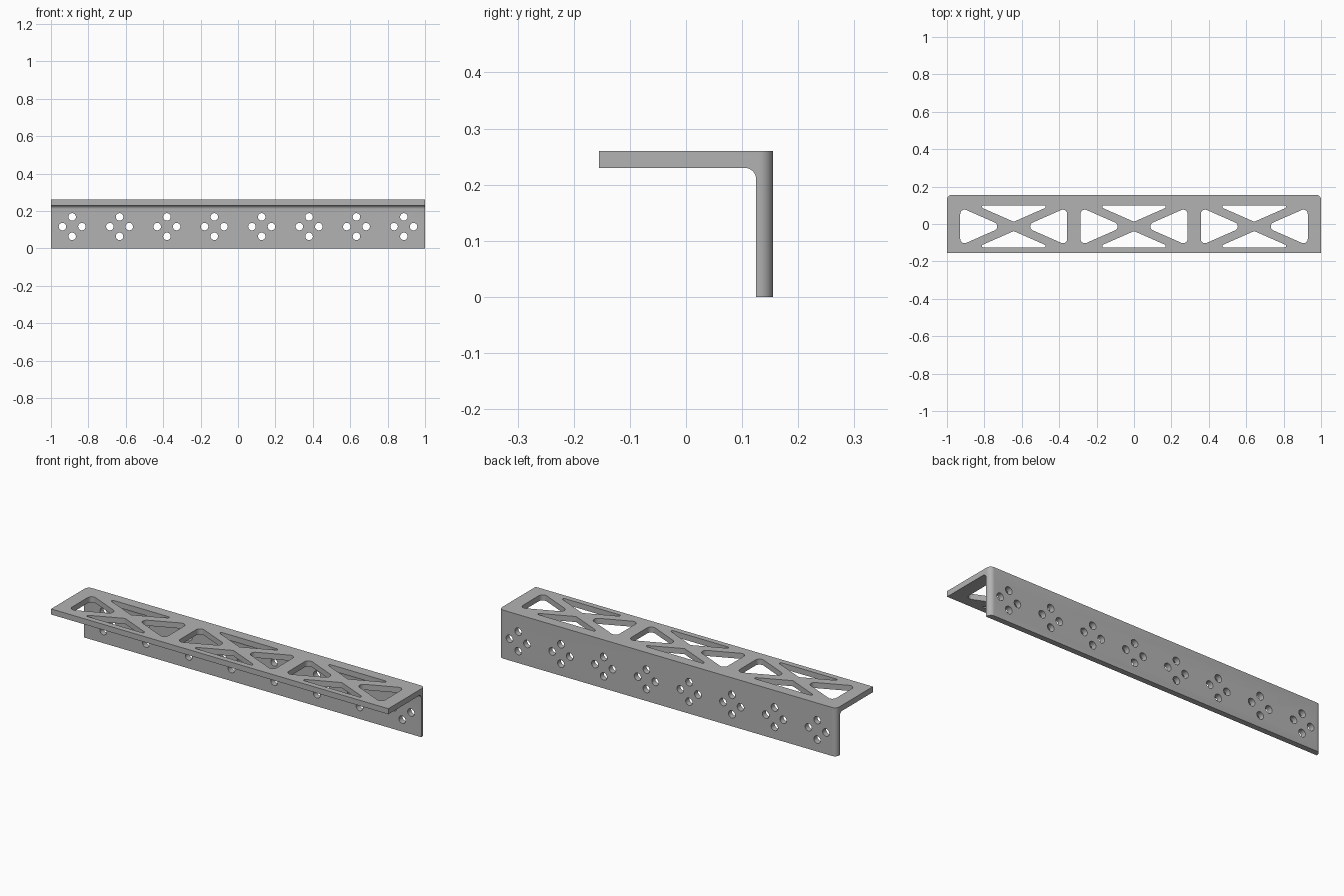
import bpy, bmesh, math
from mathutils import Vector, Matrix

if "Cube" in bpy.data.objects:
    bpy.data.objects.remove(bpy.data.objects["Cube"], do_unlink=True)

HALF, DEPTH, HEIGHT, WALL = 1.0, 0.155, 0.26, 0.03
FILLET, CORNER = 0.02, 0.025

metal = bpy.data.materials.new("grey_metal")
metal.use_nodes = True
grey = (0.45, 0.45, 0.45, 1)
metal.diffuse_color = grey
metal.node_tree.nodes["Principled BSDF"].inputs["Base Color"].default_value = grey


def make_object(name, bm):
    bmesh.ops.recalc_face_normals(bm, faces=bm.faces)
    mesh = bpy.data.meshes.new(name)
    bm.to_mesh(mesh)
    bm.free()
    mesh.materials.append(metal)
    obj = bpy.data.objects.new(name, mesh)
    bpy.context.collection.objects.link(obj)
    return obj


def prism(bm, points, offset):
    """Extrude a closed loop of 3D points along an offset."""
    face = bm.faces.new([bm.verts.new(p) for p in points])
    result = bmesh.ops.extrude_face_region(bm, geom=[face], use_keep_orig=True)
    verts = [g for g in result["geom"] if isinstance(g, bmesh.types.BMVert)]
    bmesh.ops.translate(bm, verts=verts, vec=offset)


def rounded(corners, radius, steps=8):
    """Round every corner of a convex 2D polygon with tangent arcs."""
    out = []
    for i, corner in enumerate(corners):
        p = Vector(corner)
        a = (Vector(corners[i - 1]) - p).normalized()
        b = (Vector(corners[(i + 1) % len(corners)]) - p).normalized()
        half = a.angle(b) / 2
        centre = p + (a + b).normalized() * radius / math.sin(half)
        start = p + a * radius / math.tan(half) - centre
        end = p + b * radius / math.tan(half) - centre
        sweep = math.pi - 2 * half
        for k in range(steps + 1):
            t = k / steps
            out.append(centre + (start * math.sin((1 - t) * sweep)
                                 + end * math.sin(t * sweep)) / math.sin(sweep))
    return out


# Angle section with a filleted inside corner
inner_y, inner_z = DEPTH - WALL, HEIGHT - WALL
section = [(-DEPTH, HEIGHT), (DEPTH, HEIGHT), (DEPTH, 0), (inner_y, 0)]
for k in range(9):
    a = math.pi / 2 * k / 8
    section.append((inner_y - FILLET + FILLET * math.cos(a),
                    inner_z - FILLET + FILLET * math.sin(a)))
section.append((-DEPTH, inner_z))
bm = bmesh.new()
prism(bm, [(-HALF, y, z) for y, z in section], (2 * HALF, 0, 0))

# Rounded upright edges at the two back corners
back_edges = [e for e in bm.edges
              if all(v.co.y > DEPTH - 0.001 for v in e.verts)
              and abs(e.verts[0].co.z - e.verts[1].co.z) > 0.1]
bmesh.ops.bevel(bm, geom=back_edges, offset=CORNER, segments=8,
                profile=0.5, affect='EDGES')
bracket = make_object("angle_bracket", bm)

# Truss openings in the top flange: four rounded triangles per bay
SLOPE, MID_Y = 0.44, -0.013
side = rounded([(0.054, 0), (0.286, 0.102), (0.286, -0.102)], 0.023)
chord = rounded([(0, 0.025), (0.198, 0.112), (-0.198, 0.112)], 0.0075)
bm = bmesh.new()
for bay in (-0.643, 0, 0.643):
    for sign in (-1, 1):
        for loop in ([(sign * p.x, p.y) for p in side],
                     [(p.x, sign * p.y) for p in chord]):
            prism(bm, [(bay + x, MID_Y + y, inner_z - 0.05) for x, y in loop],
                  (0, 0, 0.15))
truss_cutter = make_object("truss_cutter", bm)

# Clusters of four round holes in the back flange
bm = bmesh.new()
for i in range(8):
    for dx, dz in ((1, 0), (-1, 0), (0, 1), (0, -1)):
        place = Matrix.Translation((0.2533 * (i - 3.5) + 0.052 * dx, DEPTH - WALL / 2,
                                    0.116 + 0.052 * dz))
        bmesh.ops.create_cone(bm, cap_ends=True, segments=24, radius1=0.02,
                              radius2=0.02, depth=0.1,
                              matrix=place @ Matrix.Rotation(math.pi / 2, 4, 'X'))
hole_cutter = make_object("hole_cutter", bm)

# Cut the openings, then shade the rounded faces smoothly
bpy.ops.object.select_all(action='DESELECT')
bracket.select_set(True)
bpy.context.view_layer.objects.active = bracket
for cutter in (truss_cutter, hole_cutter):
    mod = bracket.modifiers.new(cutter.name, 'BOOLEAN')
    mod.operation, mod.solver, mod.object = 'DIFFERENCE', 'EXACT', cutter
    bpy.ops.object.modifier_apply(modifier=mod.name)
    bpy.data.objects.remove(cutter, do_unlink=True)
bpy.ops.object.shade_smooth_by_angle(angle=math.radians(30))
